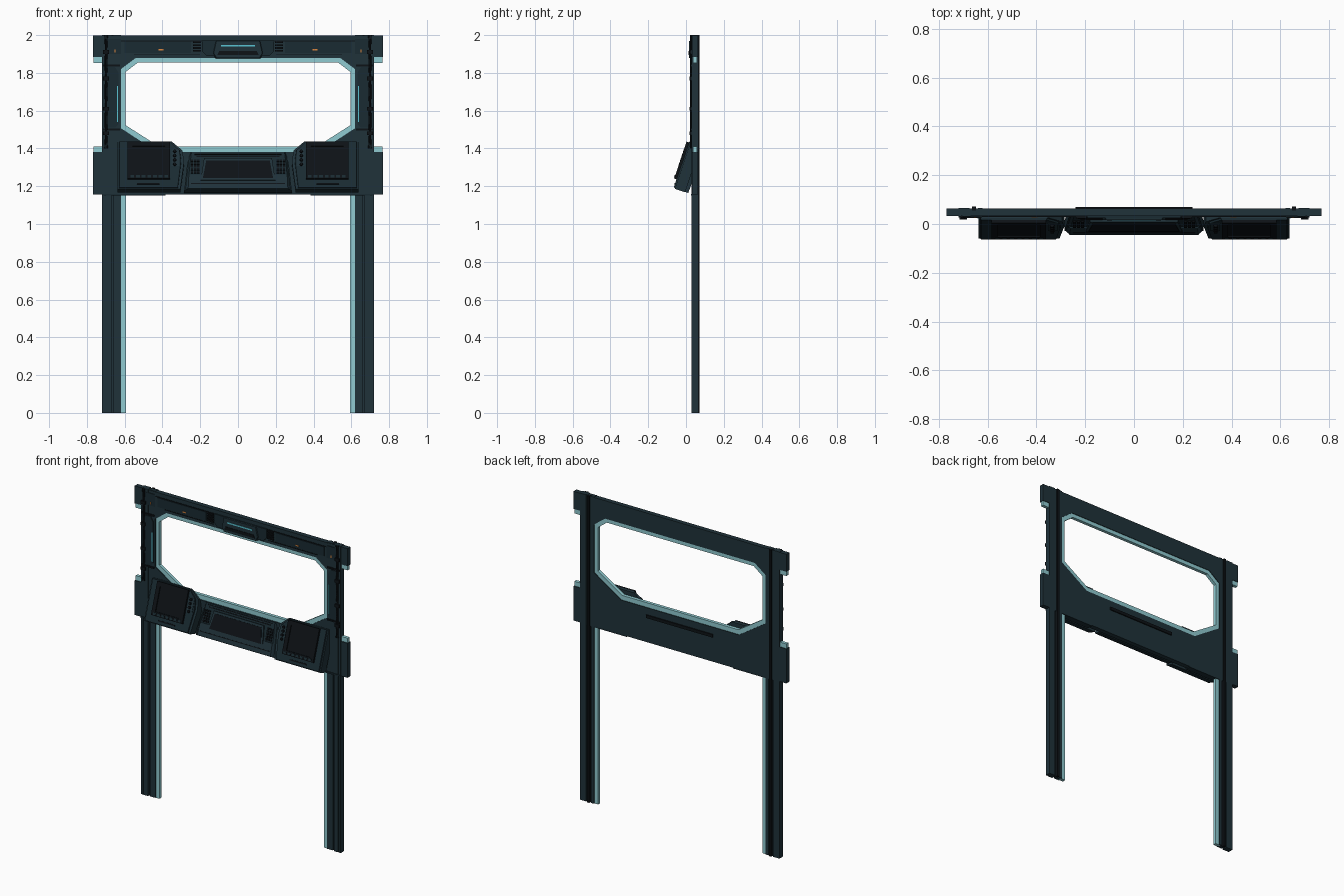
import bpy, bmesh
from math import radians
from mathutils import Matrix, Vector

if "Cube" in bpy.data.objects:
    bpy.data.objects.remove(bpy.data.objects["Cube"])


def material(name, rgb):
    m = bpy.data.materials.new(name)
    m.diffuse_color = (*rgb, 1)
    m.use_nodes = True
    m.node_tree.nodes["Principled BSDF"].inputs["Base Color"].default_value = m.diffuse_color
    return m


DARK = material("dark_teal", (0.014, 0.032, 0.042))
MID = material("panel_teal", (0.010, 0.024, 0.032))
BLACK = material("black", (0.004, 0.006, 0.008))
CYAN = material("pale_cyan", (0.28, 0.60, 0.64))
GLOW = material("light_cyan", (0.10, 0.55, 0.65))
ORANGE = material("orange", (0.75, 0.25, 0.05))


def frame(tilt, y, z):
    """Local axes: u = x, v = up the panel, n = out of the panel."""
    return Matrix.Translation((0, y, z)) @ Matrix.Rotation(radians(90 - tilt), 4, 'X')


FRONT = frame(0, 0, 0)
POD = frame(18.5, 0.018, 1.44)
DESK = frame(19, 0.03, 1.385)


def r(x0, x1, v0, v1):
    return [(x0, v0), (x1, v0), (x1, v1), (x0, v1)]


def sym(half):
    return half + [(-x, v) for x, v in reversed(half)]


def slab(name, outlines, n0, n1, mat, M=FRONT, mirror=False, taper=1.0, clip=None, open_mid=False):
    """Extrude one or more outlines along n, with an optional tapered front face."""
    bm = bmesh.new()
    for pts in outlines:
        cx = sum(p[0] for p in pts) / len(pts)
        cv = sum(p[1] for p in pts) / len(pts)
        back = [bm.verts.new((x, v, n0)) for x, v in pts]
        front = [bm.verts.new((cx + (x - cx) * taper, cv + (v - cv) * taper, n1)) for x, v in pts]
        bm.faces.new(back)
        bm.faces.new(front)
        for i in range(len(pts)):
            j = (i + 1) % len(pts)
            bm.faces.new((back[i], back[j], front[j], front[i]))
    bmesh.ops.recalc_face_normals(bm, faces=bm.faces)
    if open_mid:
        inner = [f for f in bm.faces if all(abs(v.co.x) < 1e-6 for v in f.verts)]
        bmesh.ops.delete(bm, geom=inner, context='FACES')
    bm.transform(M)
    if clip is not None:
        cut = bmesh.ops.bisect_plane(bm, geom=bm.verts[:] + bm.edges[:] + bm.faces[:],
                                     plane_co=(0, clip, 0), plane_no=(0, 1, 0), clear_outer=True)
        edges = [e for e in cut['geom_cut'] if isinstance(e, bmesh.types.BMEdge)]
        bmesh.ops.holes_fill(bm, edges=edges, sides=0)
    me = bpy.data.meshes.new(name)
    bm.to_mesh(me)
    bm.free()
    me.materials.append(mat)
    ob = bpy.data.objects.new(name, me)
    bpy.context.collection.objects.link(ob)
    if mirror:
        ob.modifiers.new("Mirror", 'MIRROR')
    return ob


def rim(x0, x1, v0, v1, w):
    return [r(x0, x1, v0, v0 + w), r(x0, x1, v1 - w, v1),
            r(x0, x0 + w, v0 + w, v1 - w), r(x1 - w, x1, v0 + w, v1 - w)]


def knobs(name, places, radius, n0, n1, mat, M):
    bm = bmesh.new()
    for u, v in places:
        bmesh.ops.create_cone(bm, cap_ends=True, segments=12, radius1=radius, radius2=radius * 0.85,
                              depth=n1 - n0, matrix=M @ Matrix.Translation((u, v, (n0 + n1) / 2)))
    me = bpy.data.meshes.new(name)
    bm.to_mesh(me)
    bm.free()
    me.materials.append(mat)
    ob = bpy.data.objects.new(name, me)
    bpy.context.collection.objects.link(ob)
    ob.modifiers.new("Mirror", 'MIRROR')


# Wall frame with octagonal opening, and pale liner sandwiched inside it
slab("wall_frame", [[(0, 1.997), (0.768, 1.997), (0.768, 1.883), (0.715, 1.883), (0.715, 1.38),
                     (0.768, 1.38), (0.768, 1.155), (0, 1.155), (0, 1.38), (0.425, 1.38),
                     (0.62, 1.507), (0.62, 1.82), (0.54, 1.88), (0, 1.88)]],
     -0.063, -0.032, DARK, mirror=True, open_mid=True)
slab("liner", [[(0, 1.99), (0.765, 1.99), (0.765, 1.853), (0.71, 1.853), (0.71, 1.41),
                (0.765, 1.41), (0.765, 1.17), (0, 1.17), (0, 1.41), (0.418, 1.41),
                (0.595, 1.523), (0.595, 1.805), (0.53, 1.855), (0, 1.855)]],
     -0.059, -0.038, CYAN, mirror=True, open_mid=True)
slab("leg_liner", [r(0.593, 0.63, 0, 1.17)], -0.059, -0.038, CYAN, mirror=True)

# Grooved posts running floor to top
slab("post", [[(0.62, 0.034), (0.66, 0.034), (0.66, 0.045), (0.67, 0.045), (0.67, 0.03), (0.702, 0.03),
               (0.702, 0.036), (0.708, 0.036), (0.708, 0.03), (0.72, 0.03), (0.72, 0.065), (0.675, 0.065),
               (0.675, 0.055), (0.64, 0.055), (0.64, 0.065), (0.62, 0.065)]],
     0, 2.0, DARK, Matrix.Identity(4), mirror=True)
slab("rear_rail", [r(0.648, 0.664, 0, 2.0)], -0.072, -0.05, BLACK, mirror=True)
slab("rear_bar", [r(-0.24, 0.24, 1.315, 1.335)], -0.07, -0.06, BLACK)
slab("lower_trim", [r(0.385, 0.72, 1.15, 1.16)], -0.063, -0.026, MID, mirror=True)

# Header panels, lamp housing, grilles and lights
slab("header_panel", [r(0.25, 0.60, 1.905, 1.965), r(0.62, 0.70, 1.90, 1.98)], -0.035, -0.028, MID, mirror=True)
slab("header_groove", [r(0.19, 0.68, 1.967, 1.971), r(0.20, 0.55, 1.897, 1.901)], -0.035, -0.029, BLACK, mirror=True)
slab("lamp_base", [sym([(0.19, 1.972), (0.19, 1.915), (0.165, 1.89)])], -0.035, -0.024, MID)
slab("lamp_housing", [sym([(0.12, 1.972), (0.135, 1.905), (0.12, 1.877)])], -0.035, -0.017, DARK, taper=0.95)
slab("lamp_lip", [sym([(0.10, 1.915), (0.11, 1.895)])], -0.02, -0.014, BLACK)
slab("lamp_light", [r(-0.09, 0.09, 1.939, 1.948)], -0.02, -0.015, GLOW)
slab("header_grille", [r(0.195, 0.238, 1.912 + 0.015 * i, 1.921 + 0.015 * i) for i in range(4)],
     -0.032, -0.022, BLACK, mirror=True)
slab("marker_light", [r(0.395, 0.42, 1.919, 1.926), r(0.648, 0.655, 1.908, 1.924)],
     -0.03, -0.026, ORANGE, mirror=True)

# Upright covers, light strips and cables beside the opening
slab("upright_cover", [[(0.632, 1.53), (0.65, 1.51), (0.695, 1.51), (0.695, 1.83), (0.65, 1.83), (0.632, 1.80)]],
     -0.036, -0.026, MID, mirror=True)
slab("upright_joint", [r(0.625, 0.715, 1.495, 1.505), r(0.625, 0.715, 1.835, 1.845)],
     -0.036, -0.025, BLACK, mirror=True)
slab("upright_light", [r(0.634, 0.641, 1.54, 1.73)], -0.03, -0.023, GLOW, mirror=True)
slab("cable_clip", [r(0.684, 0.716, z, z + 0.02) for z in (1.47, 1.60, 1.76, 1.90)],
     -0.034, -0.018, BLACK, mirror=True)
for i, (x, sway) in enumerate(((0.692, 0.006), (0.705, -0.006))):
    cu = bpy.data.curves.new("cable_path", 'CURVE')
    cu.dimensions = '3D'
    cu.bevel_depth = 0.004
    cu.bevel_resolution = 1
    cu.resolution_u = 4
    sp = cu.splines.new('NURBS')
    sp.points.add(8)
    for k, p in enumerate(sp.points):
        p.co = (x + sway * (k % 2), 0.025, 1.40 + 0.075 * k, 1)
    sp.use_endpoint_u = True
    sp.order_u = 3
    cu.materials.append(BLACK)
    ob = bpy.data.objects.new(f"cable_{i}", cu)
    bpy.context.collection.objects.link(ob)
    ob.modifiers.new("Mirror", 'MIRROR')

# Tilted side pods with monitor, knobs and vents
slab("side_pod", [[(0.637, 0), (0.352, 0), (0.295, -0.05), (0.285, -0.11), (0.305, -0.265), (0.637, -0.265)]],
     -0.065, -0.008, DARK, POD, mirror=True, clip=0.033)
slab("pod_face", [[(0.630, -0.003), (0.357, -0.003), (0.308, -0.052), (0.300, -0.11), (0.318, -0.262), (0.630, -0.262)]],
     -0.01, 0, MID, POD, mirror=True, taper=0.985)
slab("monitor_bezel", rim(0.36, 0.585, -0.215, -0.008, 0.026), -0.002, 0.013, BLACK, POD, mirror=True)
slab("monitor_screen", [r(0.384, 0.561, -0.191, -0.032)], -0.002, 0.006, BLACK, POD, mirror=True)
slab("pod_vent", [r(0.415, 0.535, -0.243, -0.235)], -0.002, 0.003, BLACK, POD, mirror=True)
slab("pod_key_strip", [r(0.313, 0.353, -0.14, -0.05)], -0.002, 0.003, DARK, POD, mirror=True)
knobs("pod_knob", [(0.335, -0.06 - 0.024 * i) for i in range(4)], 0.009, 0, 0.014, BLACK, POD)
slab("pod_button", [r(0.37 + 0.03 * i, 0.39 + 0.03 * i, -0.21, -0.196) for i in range(7)],
     0.01, 0.016, MID, POD, mirror=True)

# Centre desk: body, sloped lower lip, screen, keypads and vents
slab("desk_body", [sym([(0.262, 0), (0.285, -0.215)])], -0.055, -0.012, DARK, DESK, clip=0.033)
slab("desk_face", [sym([(0.257, -0.003), (0.28, -0.215)])], -0.013, 0, MID, DESK, taper=0.96)
slab("desk_lower_lip", [sym([(0.268, -0.13), (0.272, -0.212)])], -0.005, 0.006, DARK, DESK, taper=0.97)
slab("desk_lip_line", [r(-0.25, 0.25, -0.185, -0.18)], 0, 0.008, BLACK, DESK)
slab("desk_screen_frame", [sym([(0.18, -0.042), (0.198, -0.165)])], -0.002, 0.009, DARK, DESK)
slab("desk_screen", [sym([(0.168, -0.056), (0.186, -0.153)])], 0, 0.012, BLACK, DESK)
slab("desk_vent", [r(-0.23, 0.23, -0.02, -0.014), r(-0.22, 0.22, -0.033, -0.027)], -0.002, 0.004, BLACK, DESK)
slab("keypad_key", [r(0.205 + 0.016 * i, 0.217 + 0.016 * i, -0.06 - 0.016 * j, -0.048 - 0.016 * j)
                    for i in range(3) for j in range(5)], -0.003, 0.006, BLACK, DESK, mirror=True)
